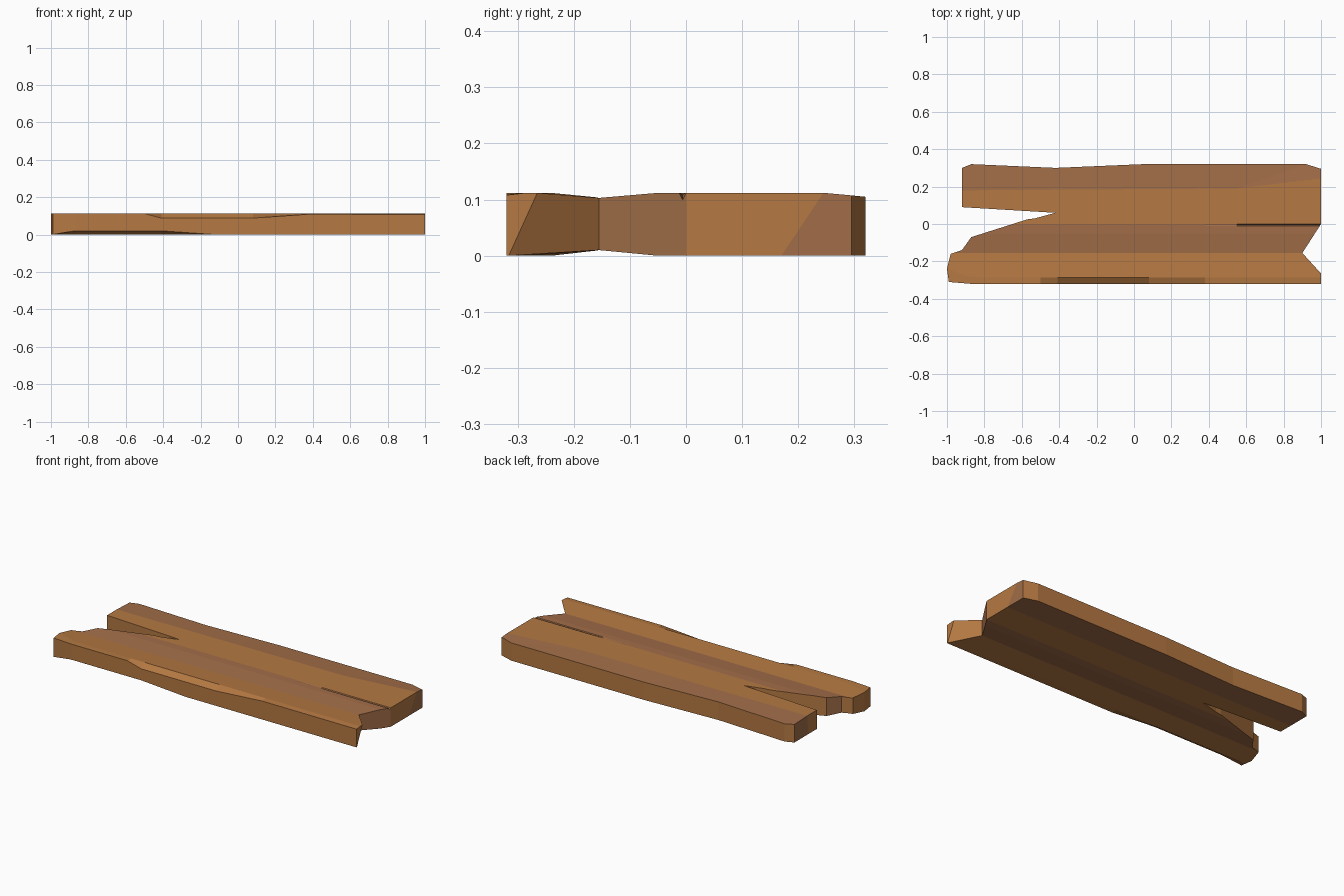
import bpy, bmesh

if "Cube" in bpy.data.objects:
    bpy.data.objects.remove(bpy.data.objects["Cube"])

def mix(points, t):
    """Piecewise linear lookup."""
    if t <= points[0][0]:
        return points[0][1]
    for (a, u), (b, v) in zip(points, points[1:]):
        if t <= b:
            return u + (v - u) * (t - a) / (b - a)
    return points[-1][1]

def material(name, color):
    m = bpy.data.materials.new(name)
    m.diffuse_color = color
    m.use_nodes = True
    m.node_tree.nodes["Principled BSDF"].inputs["Base Color"].default_value = m.diffuse_color
    return m

# plank outline seen from above, with split left end and notched right end
outline = [(-0.92, 0.30), (-0.92, 0.09), (-0.42, 0.06), (-0.53, 0.03), (-0.57, 0.025),
           (-0.87, -0.07), (-0.92, -0.14), (-0.98, -0.16), (-1.0, -0.24), (-0.99, -0.31),
           (-0.87, -0.32), (1.0, -0.32), (1.0, -0.265), (0.90, -0.155), (1.0, 0.0),
           (1.0, 0.295), (0.92, 0.32), (0.05, 0.32), (-0.42, 0.30), (-0.87, 0.32)]
bm = bmesh.new()
base = bm.faces.new([bm.verts.new((x, y, 0)) for x, y in outline])
ext = bmesh.ops.extrude_face_region(bm, geom=[base])
for v in ext["geom"]:
    if isinstance(v, bmesh.types.BMVert):
        v.co.z = 0.112
bmesh.ops.recalc_face_normals(bm, faces=bm.faces)

# loop cuts along the grain and across it
def cut(co, no):
    bmesh.ops.bisect_plane(bm, geom=bm.verts[:] + bm.edges[:] + bm.faces[:],
                           dist=0.0005, plane_co=co, plane_no=no)
for y in (-0.285, -0.155, -0.05, -0.012, -0.006, 0.0, 0.17):
    cut((0, y, 0), (0, 1, 0))
for x in (-0.87, -0.5, -0.41, -0.12, 0.08, 0.38, 0.55):
    cut((x, 0, 0), (1, 0, 0))

# alternating grain tones, chosen per lengthwise band
for f in bm.faces:
    y = f.calc_center_median().y
    side = abs(f.normal.y) > 0.9
    f.material_index = int(not side and (-0.155 < y < 0 or y > 0.17))

# shape top and bottom: grooves, worn front edge, worn underside, end crack
across_top = [(-0.2, 0.112), (-0.155, 0.103), (-0.05, 0.112), (0.25, 0.112), (0.32, 0.105)]
across_low = [(-0.21, 0.0), (-0.155, 0.01), (-0.05, 0.0)]
front_top = [(-0.5, 0.112), (-0.41, 0.088), (0.08, 0.088), (0.38, 0.109), (1, 0.108)]
front_low = [(-0.98, 0.0), (-0.87, 0.02), (-0.41, 0.02), (-0.12, 0.0)]
for v in bm.verts:
    x, y, z = v.co
    top = z > 0.05
    if y < -0.3:
        v.co.z = mix(front_top if top else front_low, x)
    else:
        v.co.z = mix(across_top if top else across_low, y)
    if top and abs(y + 0.006) < 0.002:
        v.co.z = mix([(0.4, 0.112), (1, 0.10)], x)
    if top and abs(y - 0.17) < 0.002:
        v.co.y = mix([(-0.9, 0.18), (0.55, 0.19), (1, 0.245)], x)
    if not top and x > 0.99 and -0.319 < y < -0.26:
        v.co.y = -0.316 if y > -0.27 else -0.318
bmesh.ops.triangulate(bm, faces=[f for f in bm.faces if len(f.verts) > 4])

me = bpy.data.meshes.new("wooden_plank")
bm.to_mesh(me)
bm.free()
me.materials.append(material("wood_light", (0.46, 0.19, 0.055, 1)))
me.materials.append(material("wood_dark", (0.36, 0.155, 0.065, 1)))
plank = bpy.data.objects.new("wooden_plank", me)
bpy.context.collection.objects.link(plank)
